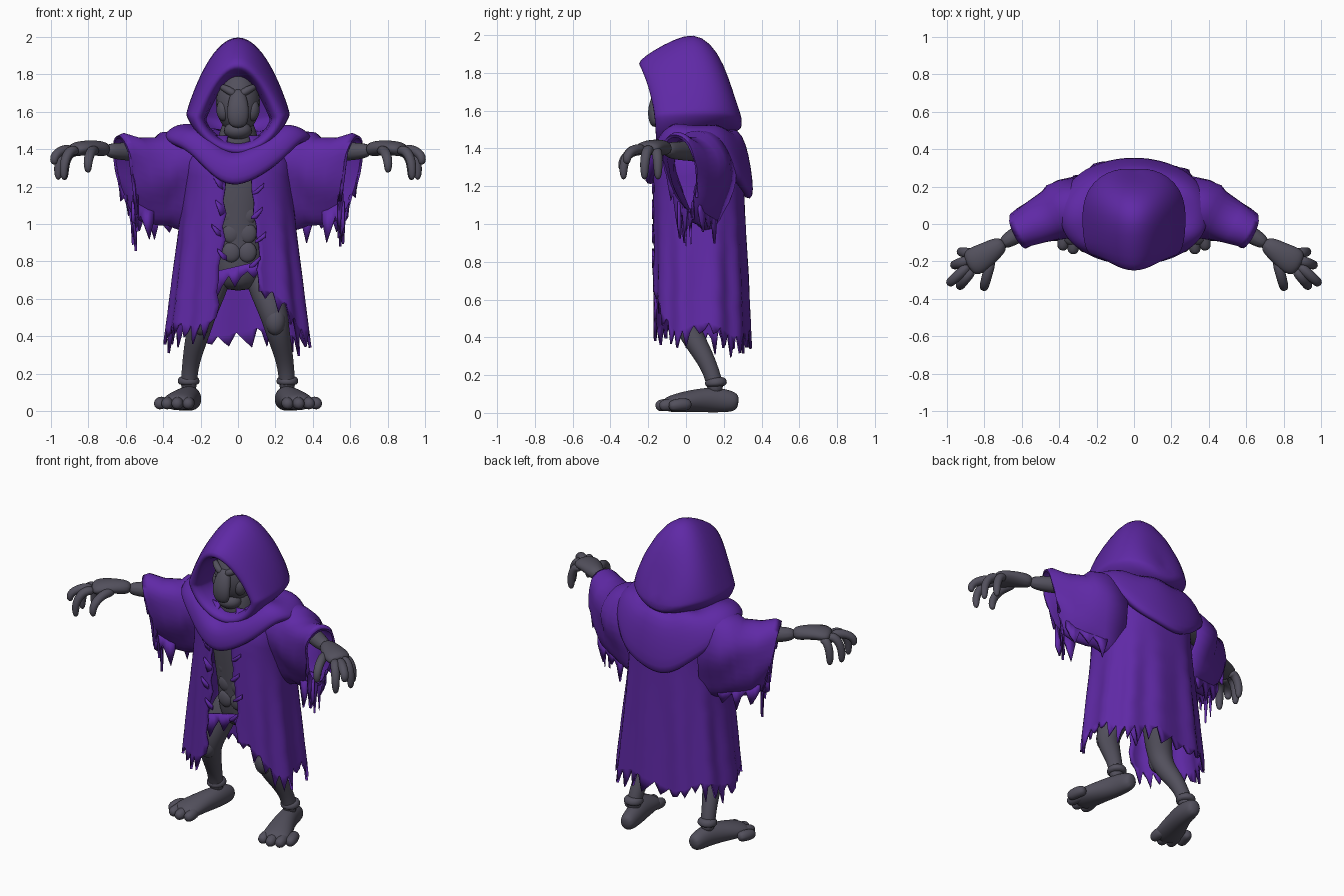
import bpy, bmesh, math, random
from mathutils import Vector

random.seed(7)
cube = bpy.data.objects.get("Cube")
if cube:
    bpy.data.objects.remove(cube)


def material(name, rgb):
    mat = bpy.data.materials.new(name)
    mat.use_nodes = True
    colour = (*rgb, 1)
    mat.diffuse_color = colour
    mat.node_tree.nodes["Principled BSDF"].inputs["Base Color"].default_value = colour
    return mat


CLOTH = material("purple cloth", (0.115, 0.022, 0.38))
SKIN = material("grey skin", (0.085, 0.08, 0.108))


def finish(name, bm, mat, thick=0, sub=0, angle=50):
    """Turn a bmesh into a smooth shaded object with optional modifiers."""
    bmesh.ops.recalc_face_normals(bm, faces=bm.faces)
    mesh = bpy.data.meshes.new(name)
    bm.to_mesh(mesh)
    bm.free()
    mesh.materials.append(mat)
    obj = bpy.data.objects.new(name, mesh)
    bpy.context.collection.objects.link(obj)
    bpy.ops.object.select_all(action="DESELECT")
    obj.select_set(True)
    bpy.context.view_layer.objects.active = obj
    bpy.ops.object.shade_smooth_by_angle(angle=math.radians(angle))
    if thick:
        solid = obj.modifiers.new("thickness", "SOLIDIFY")
        solid.thickness, solid.offset = thick, 0
    if sub:
        smooth = obj.modifiers.new("smooth", "SUBSURF")
        smooth.levels = smooth.render_levels = sub
    return obj


def loft(name, rings, mat, closed=True, caps=(False, False), **options):
    """Skin a list of equally long point rings."""
    bm = bmesh.new()
    rows = [[bm.verts.new(p) for p in ring] for ring in rings]
    count = len(rows[0])
    for a, b in zip(rows, rows[1:]):
        for i in range(count if closed else count - 1):
            j = (i + 1) % count
            bm.faces.new((a[i], a[j], b[j], b[i]))
    for row, cap in zip((rows[0], rows[-1]), caps):
        if cap:
            bm.faces.new(row)
    return finish(name, bm, mat, **options)


def tube(name, points, radii, side=1, sides=10):
    """Tapered limb along a path; a radius may be (across, other)."""
    pts = [Vector((side * p[0], p[1], p[2])) for p in points]
    whole = (pts[-1] - pts[0]).normalized()
    ref = Vector((0, 1, 0)) if abs(whole.z) > 0.7 else Vector((0, 0, 1))
    across = whole.cross(ref)
    rings = []
    for i, p in enumerate(pts):
        t = (pts[min(i + 1, len(pts) - 1)] - pts[max(i - 1, 0)]).normalized()
        across = (across - t * across.dot(t)).normalized()
        other = across.cross(t)
        r = radii[i]
        ra, rb = r if isinstance(r, tuple) else (r, r)
        turn = [math.tau * k / sides for k in range(sides)]
        rings.append([p + across * ra * math.cos(a) + other * rb * math.sin(a) for a in turn])
    return loft(name, rings, SKIN, caps=(True, True), sub=2, angle=180)


def ball(name, centre, size):
    bm = bmesh.new()
    bmesh.ops.create_uvsphere(bm, u_segments=20, v_segments=12, radius=1)
    for v in bm.verts:
        v.co = Vector(a * b for a, b in zip(v.co, size)) + Vector(centre)
    return finish(name, bm, SKIN, angle=180)


def tooth(i, depth):
    """Ragged hem: each tooth spans three points."""
    return depth * (0, 1, 0.45)[i % 3] * random.uniform(0.3, 1)


def rag(name, start, end, count, drop, side=1):
    """Torn strip hanging from a line."""
    a, b = Vector(start), Vector(end)
    top = [a.lerp(b, i / count) for i in range(count + 1)]
    low = [p - Vector((0, 0, drop * 0.35 + tooth(i, drop))) for i, p in enumerate(top)]
    rings = [[(side * p.x, p.y, p.z) for p in row] for row in (top, low)]
    return loft(name, rings, CLOTH, closed=False, thick=0.012)


def power(value, exponent):
    return math.copysign(abs(value) ** exponent, value)


# Hood: pointed rings from the lining, round the rim, to the back
def hood_ring(y_top, y_low, top, low, width, middle, count=32):
    point = 2.0 - max(0, min(0.6, y_top * 3))
    ring = []
    for k in range(count):
        a = math.tau * k / count
        c = math.cos(a)
        z = middle + (power(c, point) * (top - middle) if c > 0 else power(c, 1.3) * (middle - low))
        y = y_low + (y_top - y_low) * ((z - low) / (top - low)) ** 2.5
        ring.append((width * math.sin(a), y, z))
    return ring


hood = [(-.03, -.0, 1.78, 1.44, .17, 1.56), (-.2, -.13, 1.81, 1.43, .18, 1.56),
        (-.25, -.155, 1.835, 1.41, .2, 1.565), (-.255, -.165, 1.865, 1.38, .23, 1.57),
        (-.18, -.13, 1.92, 1.37, .262, 1.58), (-.06, -.05, 1.985, 1.4, .275, 1.585),
        (.04, .05, 2.015, 1.43, .28, 1.59), (.13, .14, 1.965, 1.46, .268, 1.59),
        (.2, .22, 1.85, 1.48, .225, 1.59), (.25, .28, 1.7, 1.49, .15, 1.57),
        (.28, .3, 1.6, 1.52, .06, 1.55)]
loft("hood", [hood_ring(*h) for h in hood], CLOTH, caps=(False, True), sub=1, angle=180)


# Cowl draped over the shoulders, low at the front and back
def cowl_ring(rx, y_front, y_back, z_side, z_front, z_back, count=40):
    ring = []
    for k in range(count):
        a = math.tau * k / count
        c = math.cos(a)
        y = (y_front if c > 0 else y_back) * abs(c) ** 0.85 + 0.05 * (1 - abs(c))
        drop = (z_front - z_side) * c ** 4 if c > 0 else (z_back - z_side) * abs(c) ** 1.6
        ring.append((rx * math.sin(a), y, z_side + drop + 0.008 * math.sin(7 * a)))
    return ring


cowl = [(.17, -.1, .2, 1.5, 1.4, 1.5), (.25, -.165, .28, 1.535, 1.38, 1.5),
        (.33, -.21, .32, 1.525, 1.34, 1.42), (.37, -.22, .345, 1.5, 1.27, 1.3),
        (.4, -.22, .36, 1.47, 1.22, 1.17), (.39, -.19, .345, 1.44, 1.2, 1.12),
        (.34, -.15, .29, 1.42, 1.23, 1.16)]
loft("cowl", [cowl_ring(*c) for c in cowl], CLOTH, sub=1, angle=180)


# Robe: open at the front, flaring to a torn hem
def robe_point(a, z):
    s, c = math.sin(a), math.cos(a)
    flare = max(0, (1.2 - z) / 0.85) ** 1.15
    tuck = max(0, z - 1.33) * 0.5
    fold = 0.009 * math.sin(11 * a) * min(1, flare * 2)
    x = (0.285 + 0.1 * flare - tuck + fold) * power(s, 0.8)
    depth = 0.235 - tuck + fold + (0.035 * flare if c < 0 else 0)
    return (x, 0.065 - depth * power(c, 0.8), z)


columns, rows = 84, 15
hem = []
for i in range(columns + 1):
    a = math.tau * i / columns
    c = math.cos(a)
    raised = (0.19 if a < math.pi else 0.05) * max(0, c) ** 5
    hem.append(0.45 - 0.03 * max(0, -c) + raised + 0.025 * math.sin(5 * a))
robe = []
for r in range(rows + 1):
    v = min(1, r / (rows - 1))
    left = 0.21 + 0.06 * v ** 2 + random.uniform(-0.04, 0.04)
    right = math.tau - 0.15 - 0.1 * v ** 2 + random.uniform(-0.04, 0.04)
    ring = []
    for i in range(columns + 1):
        z = 1.47 + (hem[i] - 1.47) * v - (tooth(i, 0.13) if r == rows else 0)
        ring.append(robe_point(left + (right - left) * i / columns, z))
    robe.append(ring)
loft("robe", robe, CLOTH, closed=False, thick=0.015)

# Loincloth and torn threads along the front opening
rag("loincloth", (-.15, -.12, .74), (.15, -.12, .81), 9, .12)
for k, x in enumerate((.09, .12, .1, .11)):
    z = 0.78 + 0.13 * k
    rag("left_front_tear", (x - .03, -.172, z), (x + .03, -.175, z + .05), 2, .04)
    rag("right_front_tear", (-x - .02, -.175, z + .09), (.03 - x, -.172, z + .05), 2, .05)

# Body under the robe
tube("torso", [(0, .06, .64), (0, .06, .74), (0, .05, .9), (0, .04, 1.1), (0, .03, 1.3), (0, .03, 1.46)],
     [(.1, .09), (.16, .14), (.15, .145), (.18, .155), (.2, .16), (.13, .12)], sides=14)
tube("neck", [(0, .02, 1.36), (0, -.01, 1.46), (0, -.02, 1.58)], [.13, .115, .08])
for k in range(4):
    for x in (-.035, .05):
        ball("belly_muscle", (x, -.075, .85 + .1 * k), (.05, .025, .055))

# Face inside the hood
ball("head", (0, -.03, 1.65), (.118, .125, .17))
ball("jaw", (0, -.085, 1.5), (.075, .065, .05))
tube("nose", [(0, -.12, 1.72), (0, -.155, 1.66), (0, -.175, 1.59), (0, -.16, 1.51)],
     [(.035, .03), (.055, .035), (.065, .035), (.05, .03)])

for side, label in ((1, "left_"), (-1, "right_")):
    # Brow and cheek
    tube(label + "brow", [(.01, -.145, 1.69), (.05, -.14, 1.715), (.1, -.1, 1.74)], [.02, .024, .015], side)
    ball(label + "cheek", (side * .075, -.085, 1.61), (.04, .04, .06))

    # Draped sleeve: hanging rings that thin towards the bottom, then a torn cuff
    sleeve = [((.18, .09, 1.5), (.2, .12, .95), .19), ((.33, .07, 1.49), (.33, .1, .98), .175),
              ((.4, .05, 1.485), (.38, .09, 1.0), .165), ((.43, .035, 1.455), (.42, .075, 1.0), .15),
              ((.53, -.01, 1.455), (.5, .05, 1.01), .13), ((.61, -.045, 1.48), (.55, .03, 1.04), .11),
              ((.64, -.06, 1.465), (.57, .01, 1.07), .105)]
    rings, count = [], 36
    for r, (top, low, half) in enumerate(sleeve):
        top, low = Vector(top), Vector(low)
        ring = []
        for k in range(count):
            a = math.tau * k / count
            wide = half * (0.85 + 0.3 * math.cos(a) + 0.05 * math.sin(5 * a + r))
            p = (top + low) / 2 + (top - low) / 2 * math.cos(a) + Vector((.45, .89, 0)) * wide * math.sin(a)
            ring.append(Vector((side * p.x, p.y, p.z)))
        rings.append(ring)
    cuff = []
    for k, p in enumerate(rings[-1]):
        weight = max(0, min(1, 0.35 - math.cos(math.tau * k / count)))
        cuff.append(p - Vector((side * .02, 0, 0.02 + tooth(k, 0.2))) * weight)
    loft(label + "sleeve", rings + [cuff], CLOTH, thick=0.014)
    rag(label + "sleeve_back_tear", (.34, .16, 1.05), (.58, .07, 1.1), 9, .12, side)
    rag(label + "sleeve_front_tear", (.45, .0, 1.08), (.57, -.04, 1.12), 5, .17, side)

    # Arm and hand
    tube(label + "arm", [(.25, .1, 1.38), (.45, .05, 1.39), (.58, -.03, 1.385), (.72, -.115, 1.395)],
         [.07, .06, .052, .044], side)
    tube(label + "palm", [(.69, -.095, 1.395), (.77, -.15, 1.41), (.85, -.2, 1.405), (.89, -.22, 1.39)],
         [.045, (.065, .042), (.085, .042), (.065, .035)], side)
    fingers = [("thumb", (.76, -.18, 1.39), -75, .17, .12), ("index", (.86, -.24, 1.39), -52, .12, .16),
               ("middle", (.88, -.22, 1.395), -42, .145, .08), ("ring", (.88, -.19, 1.39), -20, .09, .16),
               ("little", (.86, -.16, 1.38), 10, .07, .15)]
    for name, root, angle, reach, drop in fingers:
        angle = math.radians(angle)
        way = Vector((math.cos(angle), math.sin(angle), 0)) * reach
        down = Vector((0, 0, -drop))
        root = Vector(root)
        path = [root, root + way * .55 - down * .05, root + way + down * .4, root + way * .95 + down]
        tube(label + name + "_finger", path, [.032, .03, .028, .02], side, sides=8)

    # Leg, ankle band and bare foot
    tube(label + "leg", [(.09, .08, .82), (.14, .04, .66), (.195, .0, .52), (.21, .015, .43), (.24, .085, .32),
                         (.26, .14, .21), (.265, .165, .09)], [.09, .09, .082, .068, .056, .044, .05], side)
    ball(label + "knee", (side * .2, -.025, .48), (.055, .05, .075))
    tube(label + "ankle", [(.264, .155, .19), (.264, .158, .165), (.264, .16, .135)], [.05, .064, .06], side)
    tube(label + "foot", [(.24, .28, .055), (.245, .23, .062), (.255, .15, .07), (.285, .05, .065),
                          (.318, -.05, .053), (.335, -.12, .04)],
         [(.04, .045), (.054, .062), (.062, .072), (.075, .065), (.095, .053), (.085, .038)], side)
    for x, y in ((.26, -.12), (.32, -.13), (.375, -.11), (.415, -.06)):
        tube(label + "toe", [(x * .75 + .08, y + .09, .045), (x, y + .03, .045), (x + .01, y - .035, .034)],
             [.034, .038, .032], side, sides=8)
